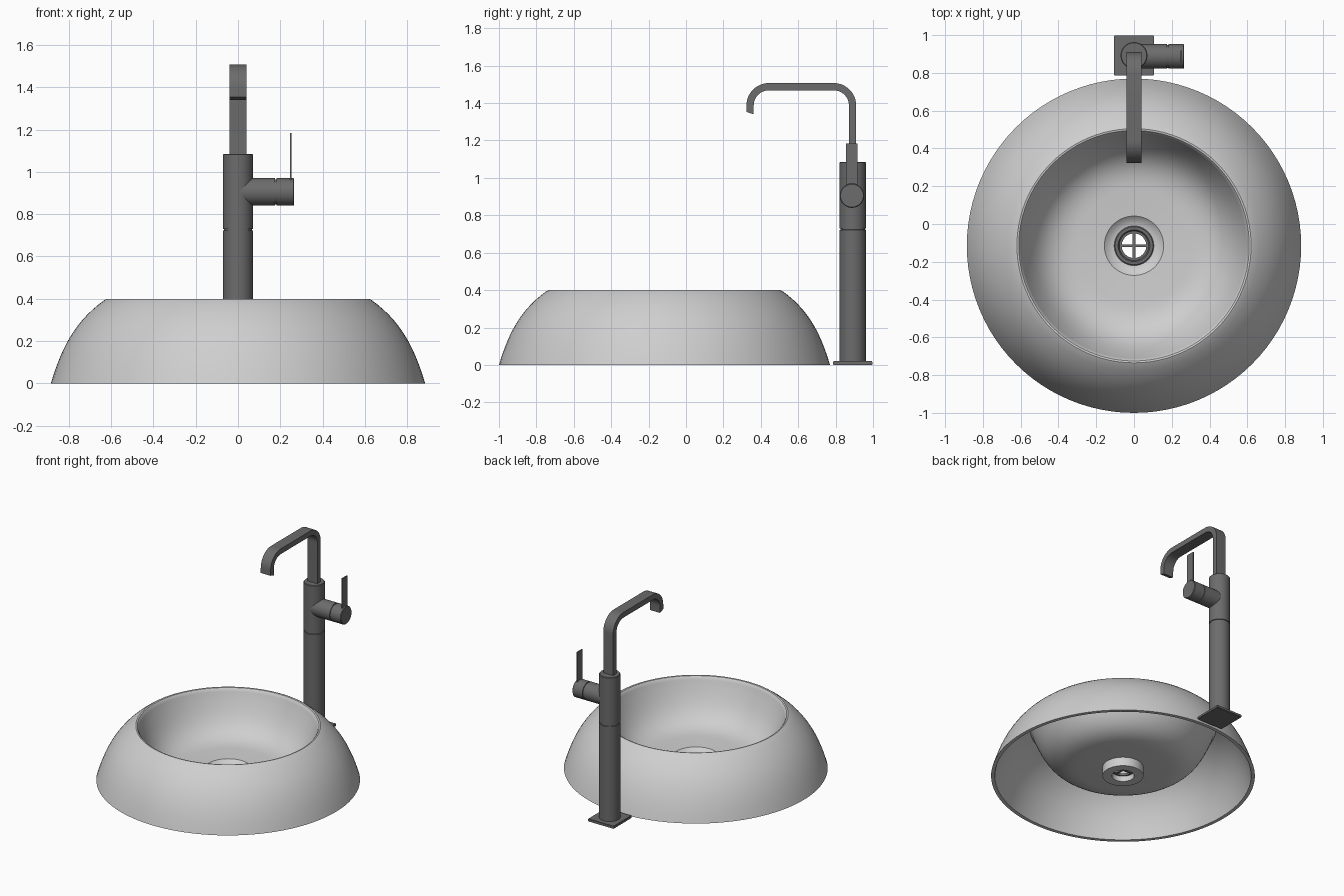
import bpy, bmesh, math
from mathutils import Vector, Matrix

cube = bpy.data.objects.get("Cube")
if cube:
    bpy.data.objects.remove(cube, do_unlink=True)

BASIN_Y = -0.115
TAP_Y = 0.892


def material(name, value):
    m = bpy.data.materials.new(name)
    m.use_nodes = True
    colour = (value, value, value, 1)
    m.diffuse_color = colour
    m.node_tree.nodes["Principled BSDF"].inputs["Base Color"].default_value = colour
    return m


ceramic = material("light grey ceramic", 0.62)
metal = material("dark grey metal", 0.15)


def finish(name, bm, mat, location, angle=30):
    bmesh.ops.recalc_face_normals(bm, faces=bm.faces)
    mesh = bpy.data.meshes.new(name)
    bm.to_mesh(mesh)
    bm.free()
    mesh.materials.append(mat)
    obj = bpy.data.objects.new(name, mesh)
    bpy.context.collection.objects.link(obj)
    obj.location = location
    bpy.ops.object.select_all(action='DESELECT')
    obj.select_set(True)
    bpy.context.view_layer.objects.active = obj
    bpy.ops.object.shade_smooth_by_angle(angle=math.radians(angle))
    return obj


def bezier(a, b, c, d, steps=14):
    pts = []
    for i in range(steps + 1):
        t = i / steps
        s = 1 - t
        pts.append(tuple(s**3 * p + 3 * s * s * t * q + 3 * s * t * t * r + t**3 * u
                         for p, q, r, u in zip(a, b, c, d)))
    return pts


def lathe(name, profile, mat, location, steps=64, axis='Z', closed=True):
    """Spin (radius, height) points around an axis."""
    bm = bmesh.new()
    verts = [bm.verts.new((r, 0, z)) for r, z in profile]
    pairs = list(zip(verts, verts[1:]))
    if closed:
        pairs.append((verts[-1], verts[0]))
    edges = [bm.edges.new(p) for p in pairs]
    bmesh.ops.spin(bm, geom=verts + edges, axis=(0, 0, 1), cent=(0, 0, 0),
                   angle=math.tau, steps=steps, use_duplicate=False)
    bmesh.ops.remove_doubles(bm, verts=bm.verts, dist=1e-5)
    if axis == 'X':
        bmesh.ops.transform(bm, matrix=Matrix.Rotation(math.pi / 2, 4, 'Y'), verts=bm.verts)
    return finish(name, bm, mat, location)


def box(name, size, mat, location, bevel=0.0):
    bm = bmesh.new()
    bmesh.ops.create_cube(bm, size=1)
    bmesh.ops.scale(bm, vec=Vector(size), verts=bm.verts)
    if bevel:
        bmesh.ops.bevel(bm, geom=bm.edges[:], offset=bevel, segments=2, affect='EDGES')
    return finish(name, bm, mat, location)


# Basin: thin hollow shell, open underneath, with a drain collar
outer = bezier((0.885, 0), (0.84, 0.15), (0.78, 0.29), (0.63, 0.395))
rim = [(0.62, 0.4), (0.61, 0.398), (0.602, 0.388), (0.597, 0.375)]
bowl = bezier((0.592, 0.36), (0.53, 0.2), (0.47, 0.095), (0.3, 0.09))
drain_seat = [(0.157, 0.082), (0.15, 0.076), (0.13, 0.062), (0.105, 0.055), (0.075, 0.055)]
collar = [(0.075, 0), (0.137, 0), (0.137, 0.065)]
under_bowl = bezier((0.3, 0.067), (0.48, 0.07), (0.55, 0.18), (0.615, 0.36))
inner_wall = bezier((0.625, 0.37), (0.755, 0.28), (0.815, 0.15), (0.86, 0))
lathe("basin", outer + rim + bowl + drain_seat + collar + under_bowl + inner_wall,
      ceramic, (0, BASIN_Y, 0), steps=96)

# Drain ring and cross bars
lathe("drain_ring", [(0.105, 0.052), (0.105, 0.062), (0.1, 0.066), (0.084, 0.066),
                     (0.078, 0.056), (0.065, 0.056), (0.065, 0.04), (0.075, 0.04)],
      metal, (0, BASIN_Y, 0))
for name, size in (("drain_bar_across", (0.14, 0.014, 0.012)),
                   ("drain_bar_along", (0.014, 0.14, 0.012))):
    box(name, size, metal, (0, BASIN_Y, 0.05))

# Tap foot and column, with a thin seam between the two column halves
box("tap_foot", (0.212, 0.212, 0.02), metal, (0, TAP_Y, 0.01), bevel=0.003)
R = 0.071
lathe("tap_column", [(0, 0.015), (R, 0.015), (R, 0.722), (R - 0.005, 0.723),
                     (R - 0.005, 0.729), (R, 0.73), (R, 1.081), (R - 0.004, 1.085),
                     (0, 1.085)], metal, (0, TAP_Y, 0), closed=False)

# Mixer valve pointing sideways, with a seam before the end cap
V = 0.065
lathe("mixer_valve", [(0, 0), (V, 0), (V, 0.175), (V - 0.005, 0.176), (V - 0.005, 0.182),
                      (V, 0.183), (V, 0.262), (V - 0.004, 0.266), (0, 0.266)],
      metal, (0, TAP_Y - 0.005, 0.905), axis='X', closed=False)
box("lever", (0.007, 0.062, 0.235), metal, (0.25, TAP_Y - 0.005, 1.067))


# Spout: flat bar swept along a path with two rounded bends
def bend(cy, cz, radius, start, end, steps=12):
    return [(cy + radius * math.cos(a), cz + radius * math.sin(a))
            for a in (math.radians(start + (end - start) * i / steps) for i in range(steps + 1))]


def spout_side(radius, top, tip):
    back = bend(0.79 - TAP_Y, 1.387, radius, 0, 90)
    front = bend(0.443 - TAP_Y, 1.387, radius, 90, 180)
    return [(back[0][0], 1.07)] + back + front + [(front[-1][0], tip)]


outside = spout_side(0.12, 1.507, 1.353)
inside = spout_side(0.081, 1.467, 1.34)
bm = bmesh.new()
rows = [[bm.verts.new((x, y, z)) for x, (y, z) in
         ((-0.04, o), (0.04, o), (0.04, i), (-0.04, i))] for o, i in zip(outside, inside)]
for a, b in zip(rows, rows[1:]):
    for k in range(4):
        n = (k + 1) % 4
        bm.faces.new((a[k], a[n], b[n], b[k]))
bm.faces.new(rows[0])
bm.faces.new(rows[-1])
finish("spout", bm, metal, (0, TAP_Y, 0))
